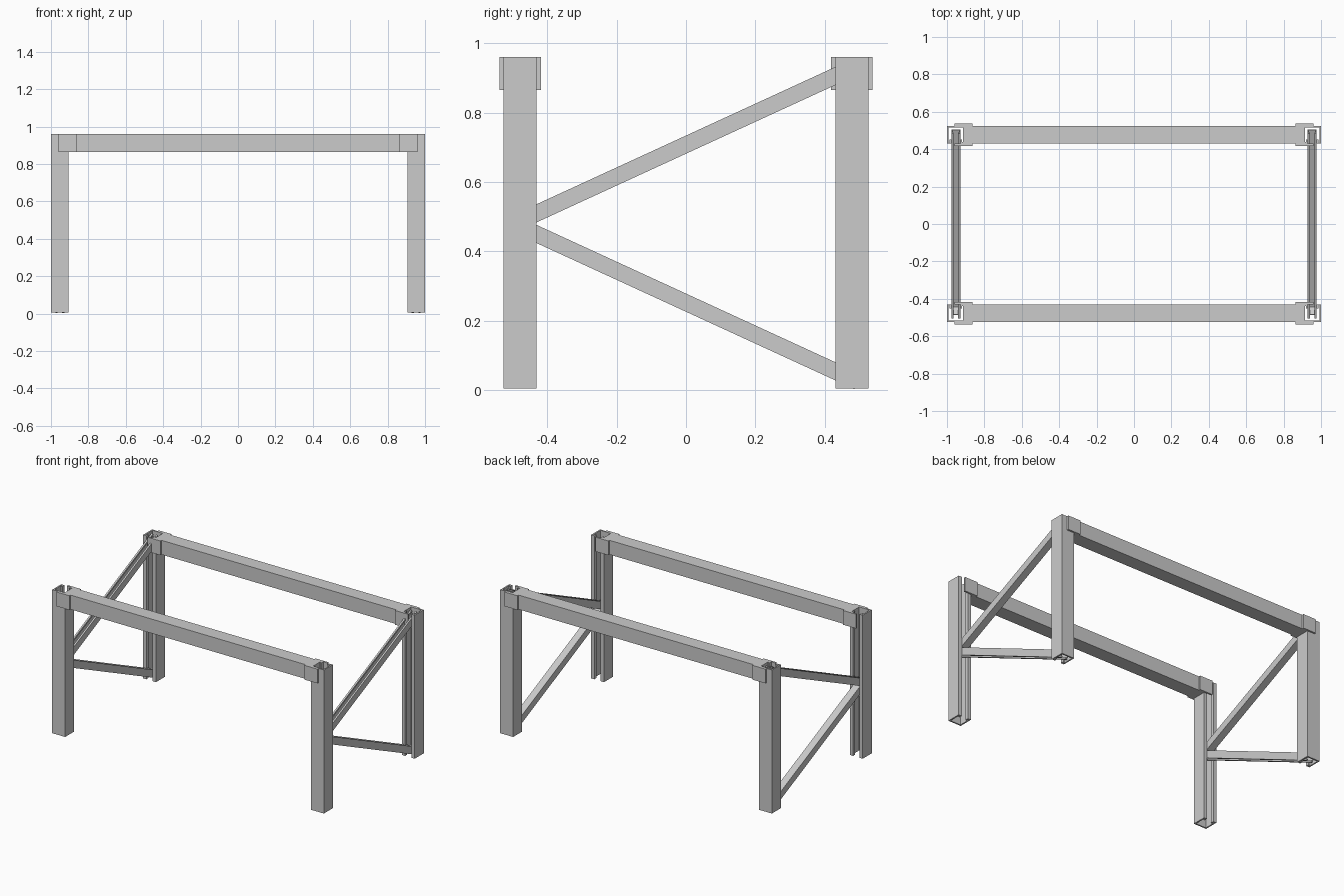
import bpy, bmesh
from mathutils import Vector

cube = bpy.data.objects.get("Cube")
if cube:
    bpy.data.objects.remove(cube)

COLOUR = (0.6, 0.6, 0.6, 1.0)
steel = bpy.data.materials.new("galvanised_grey")
steel.use_nodes = True
steel.diffuse_color = COLOUR
steel.node_tree.nodes["Principled BSDF"].inputs["Base Color"].default_value = COLOUR

SIZE = 0.095          # section of posts and beams
TOP, FOOT = 0.96, 0.005
POST_X, POST_Y = 0.9525, 0.4775
UP = Vector((0, 0, 1))


def lipped_channel(size):
    """Half outline of a slotted channel opening toward +v, then mirrored."""
    h, wall, gap = size / 2, size * 0.1, size * 0.25
    hook = h - size * 0.24
    half = [(h, -h), (h, h), (gap, h), (gap, hook), (gap + wall, hook),
            (gap + wall, h - wall), (h - wall, h - wall), (h - wall, wall - h)]
    return half + [(-u, v) for u, v in reversed(half)]


def extrude(name, outline, start, end, opening):
    """Sweep an outline straight from start to end."""
    start, end = Vector(start), Vector(end)
    along = (end - start).normalized()
    v_axis = (opening - along * opening.dot(along)).normalized()
    u_axis = v_axis.cross(along)
    bm = bmesh.new()
    face = bm.faces.new([bm.verts.new(start + u_axis * u + v_axis * v)
                         for u, v in outline])
    swept = bmesh.ops.extrude_face_region(bm, geom=[face], use_keep_orig=True)
    moved = [g for g in swept["geom"] if isinstance(g, bmesh.types.BMVert)]
    bmesh.ops.translate(bm, verts=moved, vec=end - start)
    bmesh.ops.recalc_face_normals(bm, faces=bm.faces)
    return finish(name, bm)


def box(name, centre, size):
    bm = bmesh.new()
    bmesh.ops.create_cube(bm, size=1)
    bmesh.ops.scale(bm, vec=size, verts=bm.verts)
    bmesh.ops.translate(bm, vec=centre, verts=bm.verts)
    return finish(name, bm)


def finish(name, bm):
    mesh = bpy.data.meshes.new(name)
    bm.to_mesh(mesh)
    bm.free()
    mesh.materials.append(steel)
    obj = bpy.data.objects.new(name, mesh)
    bpy.context.collection.objects.link(obj)
    return obj


beam_z = TOP - SIZE / 2
for y_side, end_name in ((-1, "front"), (1, "back")):
    y = y_side * POST_Y

    # Horizontal beam between the posts
    length = 2 * (POST_X - SIZE / 2)
    box(end_name + "_beam", (0, y, beam_z), (length, SIZE, SIZE))

    for x_side, side in ((-1, "right"), (1, "left")):
        label = end_name + "_" + side
        # Slotted post, open toward the middle of the frame
        x = x_side * POST_X
        extrude(label + "_post", lipped_channel(SIZE), (x, y, FOOT), (x, y, TOP),
                Vector((0, -y_side, 0)))

        # Joint plates on both faces of the corner
        for face, place in ((1, "outer"), (-1, "inner")):
            plate_y = y + y_side * face * (SIZE / 2 + 0.006)
            box(label + "_" + place + "_plate",
                (x_side * 0.912, plate_y, beam_z), (SIZE, 0.012, SIZE))

# Diagonal braces fanning out from the middle of each front post
middle = TOP / 2
for x_side, side in ((-1, "right"), (1, "left")):
    for z_side, level in ((-1, "lower"), (1, "upper")):
        x = x_side * POST_X
        extrude(side + "_" + level + "_brace", lipped_channel(SIZE / 2),
                (x, -0.495, middle), (x, 0.495, middle + z_side * 0.455),
                UP * z_side)
